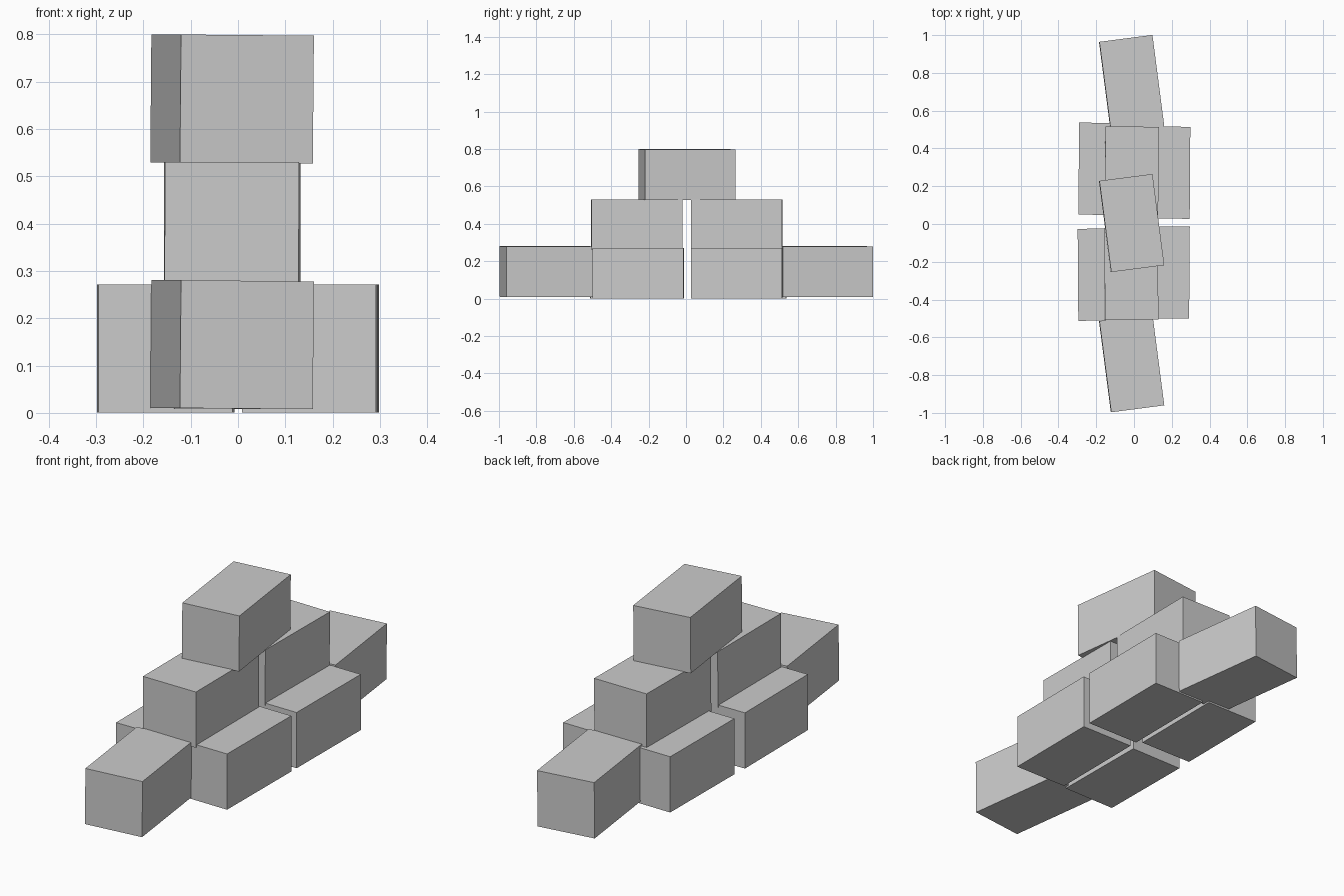
import bpy
from math import radians

cube = bpy.data.objects.get("Cube")
if cube:
    bpy.data.objects.remove(cube, do_unlink=True)

# Single plain grey
grey = bpy.data.materials.new("plain grey")
grey.use_nodes = True
colour = (0.6, 0.6, 0.6, 1)
grey.diffuse_color = colour
grey.node_tree.nodes["Principled BSDF"].inputs["Base Color"].default_value = colour

BLOCK = (0.283, 0.487, 0.27)


def block(name, centre, turn=0, tilt=0):
    """One stacked block, turned about z and tilted about y (degrees)."""
    bpy.ops.mesh.primitive_cube_add(size=1, location=centre)
    obj = bpy.context.object
    obj.name = obj.data.name = name
    obj.scale = BLOCK
    obj.rotation_euler = (0, radians(tilt), radians(turn))
    obj.data.materials.append(grey)


# Bottom layer: two side-by-side pairs
block("base_front_right", (-0.155, -0.268, 0.136), 0.4)
block("base_front_left", (0.152, -0.256, 0.136), -0.4)
block("base_back_right", (-0.151, 0.292, 0.136), -0.4)
block("base_back_left", (0.155, 0.272, 0.136), -0.4)

# Middle layer: one block over each pair
block("middle_front", (-0.014, -0.263, 0.395), 0.2, 0.2)
block("middle_back", (-0.012, 0.272, 0.395), -0.6, 0.2)

# Skewed blocks: one at each end and one on top
for name, y, z in (("end_front", -0.737, 0.144),
                   ("end_back", 0.741, 0.144),
                   ("top_block", 0.005, 0.663)):
    block(name, (-0.0125, y, z), 7.4, 0.5)
